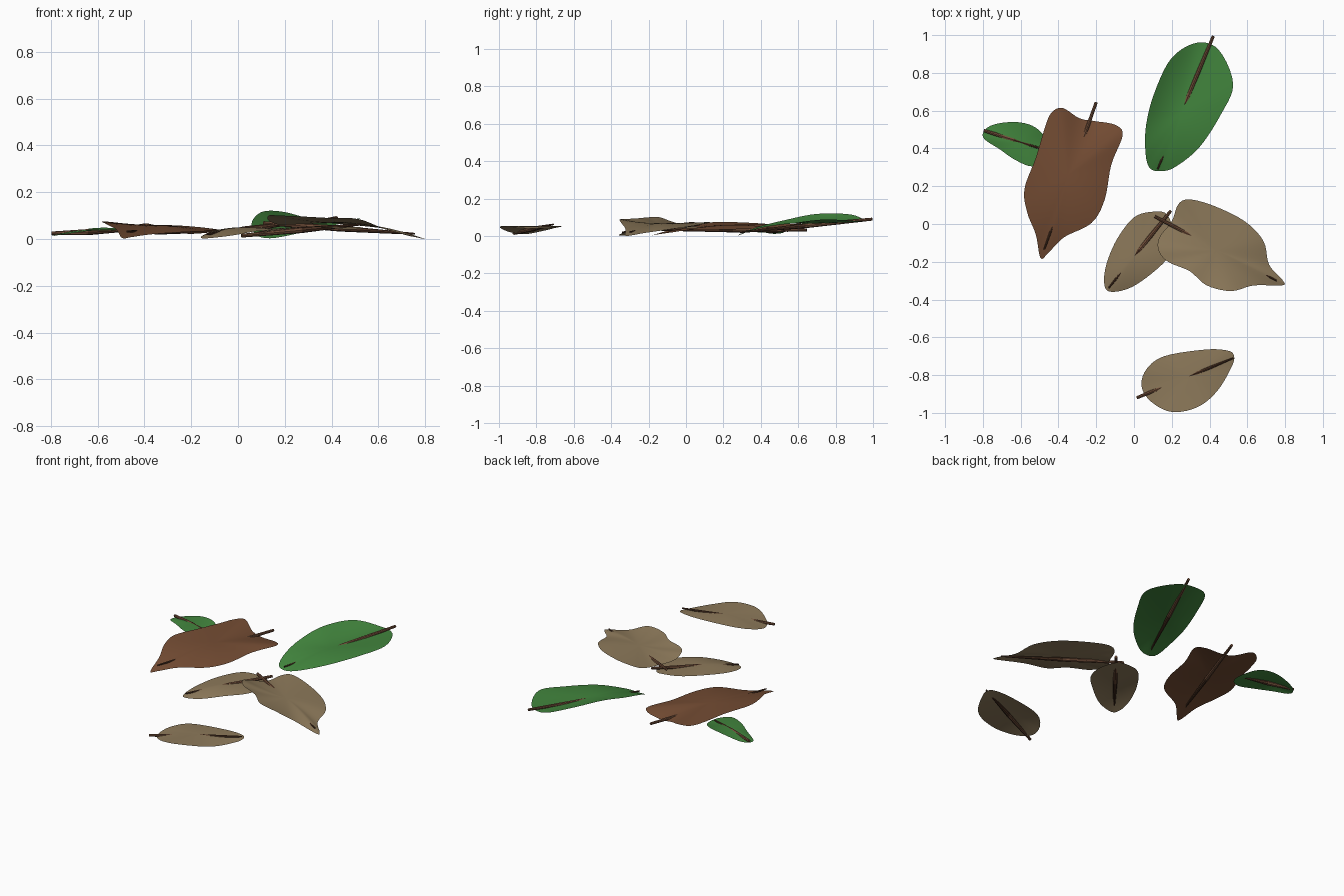
import bpy
import bmesh
from mathutils import Vector

default_cube = bpy.data.objects.get("Cube")
if default_cube:
    bpy.data.objects.remove(default_cube, do_unlink=True)

RINGS = 8          # steps from the middle of a blade to its edge
STEPS = 5          # steps between two outline points


def make_material(name, color):
    material = bpy.data.materials.new(name)
    material.use_nodes = True
    material.diffuse_color = (*color, 1)
    shader = material.node_tree.nodes["Principled BSDF"]
    shader.inputs["Base Color"].default_value = (*color, 1)
    shader.inputs["Roughness"].default_value = 0.8
    return material


fresh_green = make_material("fresh green", (.054, .235, .047))
dry_brown = make_material("dry brown", (.178, .074, .034))
faded_tan = make_material("faded tan", (.268, .194, .104))
stem_brown = make_material("stem brown", (.17, .078, .042))
dark_brown = make_material("dark stem brown", (.08, .035, .018))


def finish(bm, name, materials):
    """Turn a bmesh into a smooth shaded object."""
    mesh = bpy.data.meshes.new(name)
    bm.to_mesh(mesh)
    bm.free()
    for material in materials:
        mesh.materials.append(material)
    obj = bpy.data.objects.new(name, mesh)
    bpy.context.collection.objects.link(obj)
    bpy.ops.object.select_all(action='DESELECT')
    obj.select_set(True)
    bpy.context.view_layer.objects.active = obj
    bpy.ops.object.shade_smooth_by_angle()


def smooth_loop(points):
    """Closed smooth curve through the outline points."""
    loop = []
    count = len(points)
    for i in range(count):
        a, b, c, d = (points[(i + k) % count] for k in (-1, 0, 1, 2))
        for step in range(STEPS):
            t = step / STEPS
            loop.append(b + t * (c - a) / 2
                        + t * t * (a - 2.5 * b + 2 * c - d / 2)
                        + t ** 3 * (1.5 * (b - c) + (d - a) / 2))
    return loop


def make_blade(name, material, outline, middle_height):
    """Thin curved sheet: rings shrink from the edge towards the middle."""
    points = [Vector(p) for p in outline]
    middle = sum(points, Vector()) / len(points)
    middle.z = middle_height
    edge = smooth_loop(points)
    bm = bmesh.new()
    centre = bm.verts.new(middle)
    rings = []
    for r in range(1, RINGS + 1):
        reach = r / RINGS
        ring = []
        for p in edge:
            spot = middle.lerp(p, reach)
            spot.z = max(0, middle.z + (p.z - middle.z) * reach ** 2)
            ring.append(bm.verts.new(spot))
        rings.append(ring)
    count = len(edge)
    for i in range(count):
        j = (i + 1) % count
        bm.faces.new((centre, rings[0][i], rings[0][j]))
        for inner, outer in zip(rings, rings[1:]):
            bm.faces.new((inner[i], outer[i], outer[j], inner[j]))
    finish(bm, name, [material])


def make_stem(name, start, end):
    """Straight spindle rib: light outer half, darker half towards the tip."""
    start, end = Vector(start), Vector(end)
    along = end - start
    turn = along.to_track_quat('Z', 'Y').to_matrix()
    bm = bmesh.new()
    for half, (wide, narrow) in enumerate(((.008, .013), (.013, .004))):
        cone = bmesh.ops.create_cone(bm, cap_ends=True, segments=8,
                                     radius1=wide, radius2=narrow,
                                     depth=along.length / 2)["verts"]
        bmesh.ops.rotate(bm, verts=cone, matrix=turn)
        bmesh.ops.translate(bm, verts=cone,
                            vec=start + along * (half / 2 + 1 / 4))
        for face in {f for v in cone for f in v.link_faces}:
            face.material_index = half
    finish(bm, name, [stem_brown, dark_brown])


# Outlines run counter-clockwise so the blades face up.

# Large green leaf, both long edges raised
make_blade("large_green_leaf", fresh_green, [
    (.335, .96, .08), (.2, .88, .115), (.11, .7, .118), (.065, .53, .085),
    (.06, .39, .05), (.08, .3, .015), (.135, .28, .003), (.215, .3, .015),
    (.345, .405, .045), (.46, .58, .07), (.525, .74, .088),
    (.45, .92, .08)], .066)
make_stem("large_green_stem", (.42, .995, .09), (.125, .29, .02))

# Small green leaf, tucked beside the brown one
make_blade("small_green_leaf", fresh_green, [
    (-.63, .54, .045), (-.76, .52, .018), (-.8, .46, .012),
    (-.71, .395, .025), (-.63, .34, .035), (-.54, .305, .035),
    (-.47, .34, .025), (-.45, .42, .02), (-.52, .51, .045)], .04)
make_stem("small_green_stem", (-.795, .495, .024), (-.48, .395, .035))

# Wavy brown leaf
make_blade("brown_leaf", dry_brown, [
    (-.38, .615, .065), (-.44, .585, .06), (-.475, .5, .06), (-.52, .35, .07),
    (-.58, .185, .075), (-.565, .06, .065), (-.52, -.055, .04),
    (-.495, -.18, .004), (-.455, -.155, .008), (-.37, -.07, .02),
    (-.225, .005, .03), (-.155, .13, .032), (-.12, .315, .037),
    (-.06, .47, .037), (-.1, .525, .03), (-.21, .545, .022),
    (-.29, .56, .035)], .06)
make_stem("brown_stem", (-.2, .645, .032), (-.475, -.135, .032))

# Small tan leaf, its right edge below the wide one
make_blade("small_tan_leaf", faded_tan, [
    (.1, .065, .046), (0, .035, .05), (-.09, -.08, .038), (-.145, -.21, .018),
    (-.158, -.31, .005), (-.13, -.358, .003), (-.025, -.34, .015),
    (.09, -.265, .035), (.185, -.17, .04), (.21, -.06, .04),
    (.175, .05, .04)], .05)
make_stem("small_tan_stem", (.195, .07, .063), (-.135, -.34, .02))

# Wide tan leaf with a raised front edge and a low pointed tail
make_blade("wide_tan_leaf", faded_tan, [
    (.295, .13, .075), (.235, .105, .066), (.2, .015, .056),
    (.135, -.07, .075), (.13, -.14, .1), (.18, -.2, .1),
    (.295, -.25, .095), (.385, -.325, .09), (.515, -.355, .085),
    (.635, -.325, .04), (.785, -.325, .002), (.785, -.295, .003),
    (.715, -.215, .017), (.685, -.09, .035), (.585, .015, .05),
    (.425, .095, .065)], .068)
make_stem("wide_tan_stem", (.11, .04, .068), (.755, -.3, .022))

# Tan leaf lying alone at the front
make_blade("front_tan_leaf", faded_tan, [
    (.375, -.665, .05), (.16, -.7, .043), (.065, -.77, .026),
    (.04, -.86, .01), (.09, -.94, .02), (.2, -.995, .045), (.335, -.97, .053),
    (.44, -.885, .042), (.515, -.76, .042), (.53, -.7, .048),
    (.495, -.67, .052)], .052)
make_stem("front_tan_stem", (.015, -.92, .014), (.525, -.71, .062))
